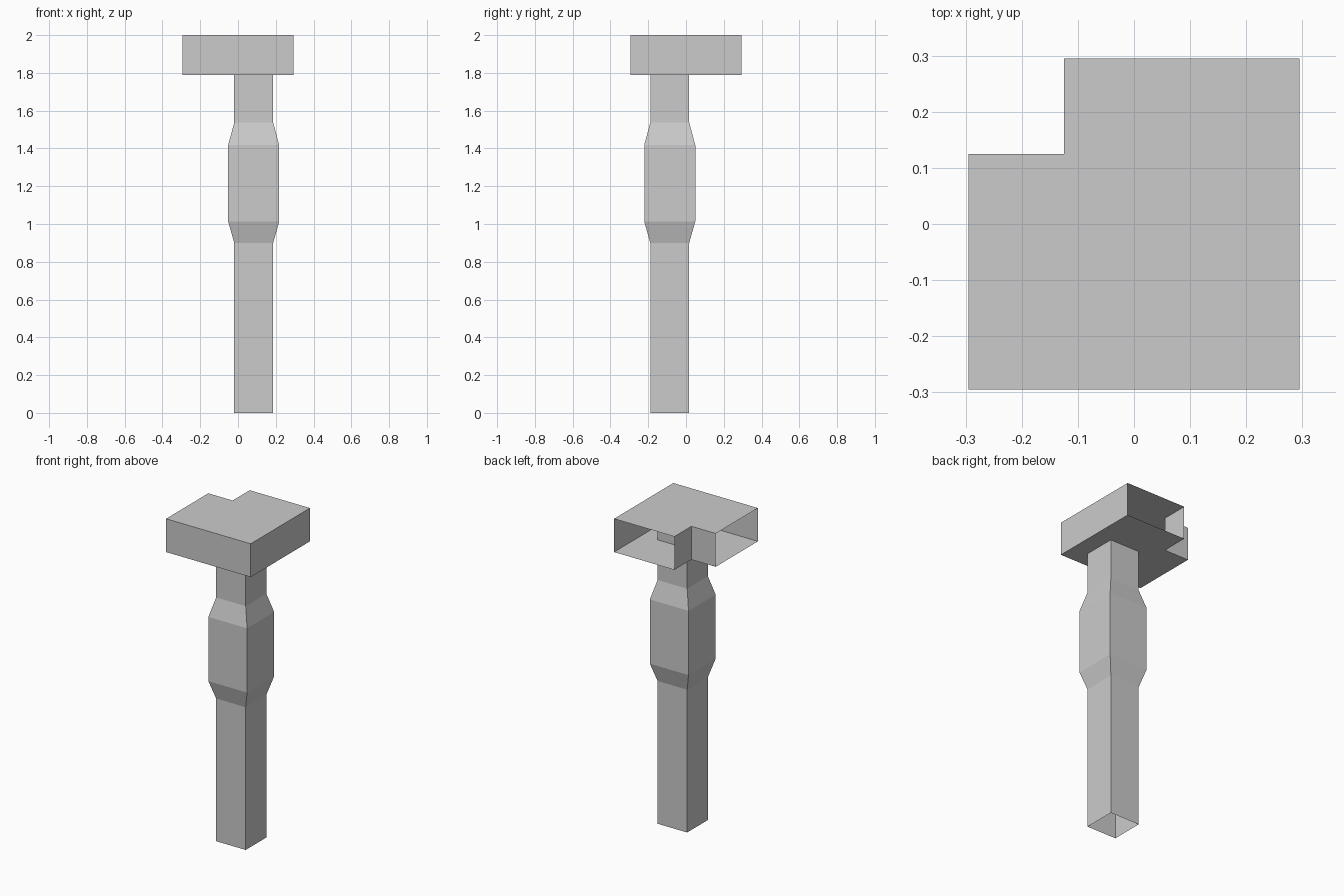
import bpy
import bmesh

cube = bpy.data.objects.get("Cube")
if cube:
    bpy.data.objects.remove(cube, do_unlink=True)

grey = bpy.data.materials.new("light grey")
grey.use_nodes = True
colour = (0.6, 0.6, 0.6, 1)
grey.diffuse_color = colour
grey.node_tree.nodes["Principled BSDF"].inputs["Base Color"].default_value = colour


def make_object(name, bm):
    mesh = bpy.data.meshes.new(name)
    bm.to_mesh(mesh)
    bm.free()
    mesh.materials.append(grey)
    obj = bpy.data.objects.new(name, mesh)
    bpy.context.collection.objects.link(obj)
    return obj


def ring(bm, points, z):
    return [bm.verts.new((x, y, z)) for x, y in points]


def wall(bm, low, high, i):
    j = (i + 1) % len(low)
    bm.faces.new((low[i], low[j], high[j], high[i]))


# Hollow square post with a thicker grip, open at the foot
CX, CY = 0.083, -0.086
THIN, THICK = 0.103, 0.135
profile = [(0, THIN), (0.9, THIN), (1.013, THICK),
           (1.418, THICK), (1.537, THIN), (1.999, THIN)]
corners = [(-1, -1), (1, -1), (1, 1), (-1, 1)]
bm = bmesh.new()
rings = [ring(bm, [(CX + sx * r, CY + sy * r) for sx, sy in corners], z)
         for z, r in profile]
for low, high in zip(rings, rings[1:]):
    for i in range(len(corners)):
        wall(bm, low, high, i)
make_object("post", bm)

# L-shaped hollow head, open on the back and the x-minus side
S, N = 0.295, 0.125
outline = [(-S, -S), (S, -S), (S, S), (-N, S), (-N, N), (-S, N)]
OPEN_SIDES = (2, 5)
bm = bmesh.new()
low, high = ring(bm, outline, 1.79), ring(bm, outline, 2)
bm.faces.new(high)
bm.faces.new(low[::-1])
for i in range(len(outline)):
    if i not in OPEN_SIDES:
        wall(bm, low, high, i)
make_object("head", bm)
